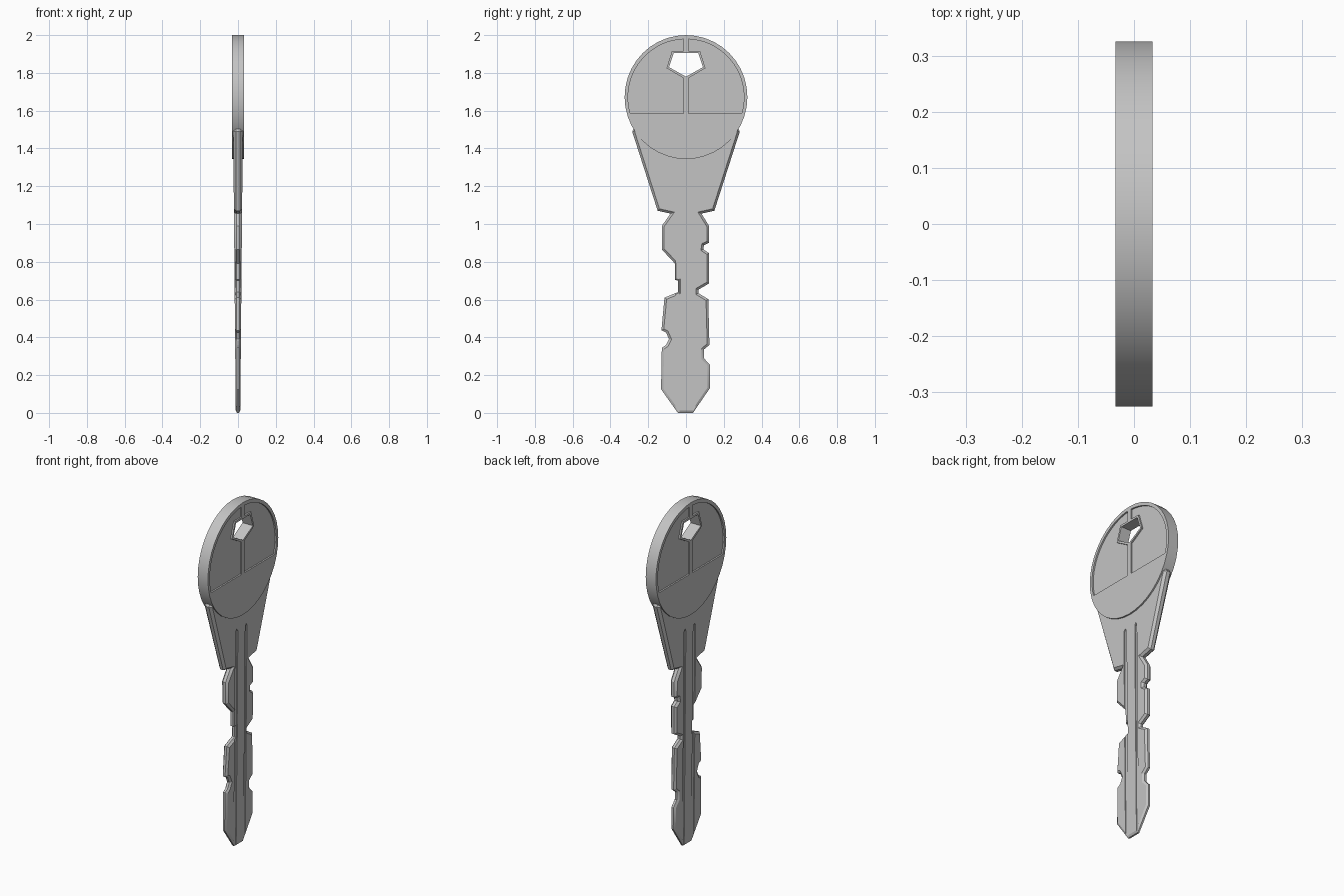
import bpy, bmesh, math

if "Cube" in bpy.data.objects:
    bpy.data.objects.remove(bpy.data.objects["Cube"], do_unlink=True)

# single grey metal
metal = bpy.data.materials.new("grey_metal")
metal.use_nodes = True
GREY = (0.55, 0.55, 0.55, 1)
metal.diffuse_color = GREY
metal.node_tree.nodes["Principled BSDF"].inputs["Base Color"].default_value = GREY


def half_thickness(z):
    """Half thickness of the blade, thinning towards the tip."""
    return 0.012 + 0.009 * z


def prism(name, points, x0, x1, taper=False, bevel=0):
    """Extrude a (y, z) outline along x; with taper, x is relative to the blade face."""
    bm = bmesh.new()
    rings = []
    for x in (x0, x1):
        rings.append([bm.verts.new((x, y, z)) for y, z in points])
    caps = [bm.faces.new(r) for r in rings]
    n = len(points)
    for i in range(n):
        j = (i + 1) % n
        bm.faces.new((rings[0][i], rings[0][j], rings[1][j], rings[1][i]))
    bmesh.ops.recalc_face_normals(bm, faces=bm.faces)
    if bevel:
        edges = [e for f in caps for e in f.edges]
        bmesh.ops.bevel(bm, geom=edges, offset=bevel, segments=1,
                        affect='EDGES', clamp_overlap=False)
    if taper:
        for v in bm.verts:
            v.co.x *= half_thickness(v.co.z) / half_thickness(1.0)
    mesh = bpy.data.meshes.new(name)
    bm.to_mesh(mesh)
    bm.free()
    mesh.materials.append(metal)
    ob = bpy.data.objects.new(name, mesh)
    bpy.context.collection.objects.link(ob)
    return ob


def activate(ob):
    bpy.ops.object.select_all(action='DESELECT')
    ob.select_set(True)
    bpy.context.view_layer.objects.active = ob


def cut(ob, cutters):
    """Subtract each cutter, then remove it."""
    for c in cutters:
        c.hide_render = True
        mod = ob.modifiers.new("cut", 'BOOLEAN')
        mod.operation = 'DIFFERENCE'
        mod.solver = 'EXACT'
        mod.object = c
        activate(ob)
        bpy.ops.object.modifier_apply(modifier=mod.name)
        bpy.data.objects.remove(c, do_unlink=True)


def smooth(ob):
    activate(ob)
    bpy.ops.object.shade_smooth_by_angle(angle=math.radians(25))


# round head with a five-sided hole
T, CZ = 0.033, 1.672
circle = [(0.325 * math.cos(a), CZ + 0.328 * math.sin(a))
          for a in (2 * math.pi * i / 40 for i in range(40))]
head = prism("head", circle, -T, T)
hole = [(-0.065, 1.905), (0.065, 1.905), (0.09, 1.83), (0, 1.78), (-0.09, 1.83)]
cutters = [prism("hole_cutter", hole, -0.1, 0.1)]

# recessed half-round panels on both faces, leaving a rim, centre bar and hole frame
R, GAP, LOW = 0.307, 0.013, 1.585
a0 = math.asin((LOW - CZ) / R)
a1 = math.acos(GAP / R)
panel = [(GAP, LOW)]
for i in range(19):
    a = a0 + (a1 - a0) * i / 18
    panel.append((R * math.cos(a), CZ + R * math.sin(a)))
panel += [(GAP, 1.917), (0.074, 1.917), (0.103, 1.825), (GAP, 1.772)]
for side in (1, -1):
    for face in (1, -1):
        pts = [(side * y, z) for y, z in panel]
        cutters.append(prism("panel_cutter", pts, face * (T - 0.009), face * 0.06))
cut(head, cutters)
smooth(head)

# neck and toothed blade as one bevelled outline
right_edge = [(0.25, 1.55), (0.285, 1.49), (0.15, 1.07), (0.082, 1.055),
              (0.122, 0.99), (0.122, 0.9), (0.095, 0.888), (0.092, 0.866),
              (0.122, 0.845), (0.122, 0.685), (0.065, 0.652), (0.065, 0.634),
              (0.118, 0.602), (0.124, 0.36), (0.094, 0.335), (0.094, 0.29),
              (0.126, 0.255), (0.126, 0.13), (0.037, 0.0)]
left_edge = [(-0.043, 0.0), (-0.132, 0.125), (-0.128, 0.345), (-0.105, 0.36),
             (-0.09, 0.39), (-0.105, 0.425), (-0.13, 0.437), (-0.114, 0.61),
             (-0.042, 0.64), (-0.042, 0.70), (-0.058, 0.705), (-0.058, 0.79),
             (-0.128, 0.865), (-0.128, 0.99), (-0.082, 1.055), (-0.15, 1.07),
             (-0.285, 1.49), (-0.25, 1.55)]
H = half_thickness(1.0)
blade = prism("neck_and_blade", right_edge + left_edge, -H, H, taper=True, bevel=0.012)

# long shallow grooves on both faces
cutters = []
for ya, yb in ((-0.056, -0.034), (0.034, 0.05)):
    ym = (ya + yb) / 2
    groove = [(ya, -0.05), (yb, -0.05), (yb, 1.26), (ym, 1.275), (ya, 1.26)]
    for face in (1, -1):
        cutters.append(prism("groove_cutter", groove, face * (H - 0.006),
                             face * 0.06, taper=True))
cut(blade, cutters)
smooth(blade)
